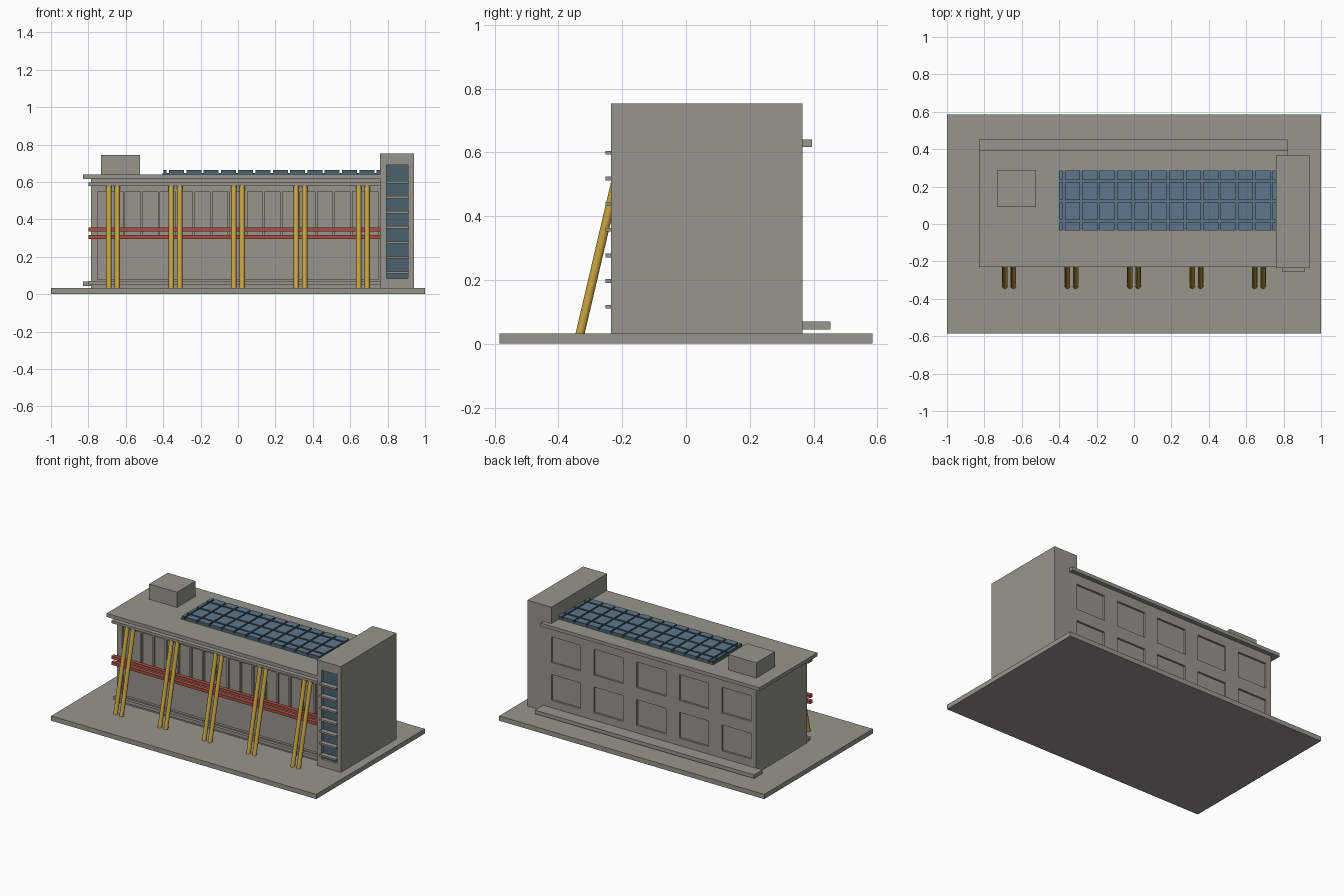
import bpy, bmesh, math
from mathutils import Vector, Matrix

if "Cube" in bpy.data.objects:
    bpy.data.objects.remove(bpy.data.objects["Cube"])


def material(name, rgb):
    m = bpy.data.materials.new(name)
    m.diffuse_color = (*rgb, 1)
    m.use_nodes = True
    m.node_tree.nodes["Principled BSDF"].inputs["Base Color"].default_value = m.diffuse_color
    return m


GREY = material("concrete_grey", (0.31, 0.305, 0.265))
GOLD = material("gold_steel", (0.58, 0.37, 0.05))
RED = material("red_steel", (0.42, 0.075, 0.055))
BLUE = material("solar_blue", (0.11, 0.18, 0.26))
SLATE = material("slate_glass", (0.07, 0.12, 0.15))


def make_object(name, bm, *mats):
    me = bpy.data.meshes.new(name)
    bm.to_mesh(me)
    bm.free()
    for m in mats:
        me.materials.append(m)
    ob = bpy.data.objects.new(name, me)
    bpy.context.collection.objects.link(ob)
    return ob


def boxes(name, mats, *spans):
    """One object from boxes given as (x0, x1, y0, y1, z0, z1)."""
    bm = bmesh.new()
    for x0, x1, y0, y1, z0, z1 in spans:
        mat = (Matrix.Translation(((x0 + x1) / 2, (y0 + y1) / 2, (z0 + z1) / 2))
               @ Matrix.Diagonal((x1 - x0, y1 - y0, z1 - z0, 1)))
        bmesh.ops.create_cube(bm, size=1, matrix=mat)
    return make_object(name, bm, *mats)


def cut(target, cutter):
    mod = target.modifiers.new("recess", "BOOLEAN")
    mod.operation = "DIFFERENCE"
    mod.solver = "EXACT"
    mod.object = cutter
    cutter.hide_render = True
    cutter.hide_set(True)


# Ground plinth
boxes("ground_plinth", [GREY], (-1, 1, -0.585, 0.585, 0, 0.032))

# Main hall with rear window recesses and a recessed front facade
hall = boxes("main_hall", [GREY], (-0.785, 0.76, -0.18, 0.365, 0.03, 0.62))
recesses = [(-0.75, 0.75, -0.25, -0.163, 0.08, 0.55)]
for i in range(5):
    cx = -0.637 + i * 0.322
    for z in (0.12, 0.377):
        recesses.append((cx - 0.11, cx + 0.11, 0.352, 0.45, z, z + 0.175))
cut(hall, boxes("hall_recess_cutter", [], *recesses))

# Mullions of the upper front windows
boxes("front_mullions", [GREY],
      *[(x - 0.006, x + 0.006, -0.177, -0.16, 0.31, 0.552)
        for x in (-0.61 + i * 0.0935 for i in range(15))])

# Front trim beams at foot and head of the facade
boxes("front_trim", [GREY],
      (-0.80, 0.76, -0.20, -0.175, 0.05, 0.072),
      (-0.80, 0.76, -0.222, -0.175, 0.58, 0.597))

# Roof slab, its rear eave and the rear ledge
boxes("roof_slab", [GREY], (-0.83, 0.77, -0.23, 0.365, 0.617, 0.641))
boxes("rear_eave", [GREY], (-0.83, 0.822, 0.365, 0.395, 0.617, 0.641))
boxes("rear_ledge", [GREY], (-0.83, 0.822, 0.36, 0.453, 0.044, 0.069))
boxes("roof_plant_room", [GREY], (-0.733, -0.523, 0.09, 0.29, 0.638, 0.745))

# Stair tower with glazed slot and sun-shade slats
tower = boxes("stair_tower", [GREY], (0.76, 0.94, -0.235, 0.365, 0.03, 0.753))
cut(tower, boxes("tower_slot_cutter", [], (0.795, 0.91, -0.3, -0.215, 0.085, 0.69)))
boxes("tower_glass", [SLATE], (0.795, 0.91, -0.22, -0.212, 0.085, 0.69))
boxes("tower_slats", [GREY],
      *[(0.79, 0.915, -0.253, -0.213, z - 0.006, z + 0.006)
        for z in (0.116 + i * 0.0805 for i in range(7))])

# Red horizontal rails
boxes("red_rails", [RED],
      *[(-0.80, 0.76, -0.222, -0.195, z, z + 0.02) for z in (0.296, 0.336)])

# Paired leaning columns
bm = bmesh.new()
for i in range(5):
    for off in (-0.0225, 0.0225):
        cx = -0.668 + i * 0.334 + off
        foot, head = Vector((cx, -0.333, 0.028)), Vector((cx, -0.203, 0.583))
        axis = head - foot
        mat = (Matrix.Translation((foot + head) / 2)
               @ Vector((0, 0, 1)).rotation_difference(axis).to_matrix().to_4x4())
        bmesh.ops.create_cone(bm, cap_ends=True, segments=16, radius1=0.014,
                              radius2=0.014, depth=axis.length, matrix=mat)
columns = make_object("leaning_columns", bm, GOLD)
bpy.context.view_layer.objects.active = columns
columns.select_set(True)
bpy.ops.object.shade_smooth_by_angle(angle=math.radians(40))

# Solar array: backing plate and a grid of panels with slate sides
boxes("solar_backing", [BLUE], (-0.405, 0.76, -0.035, 0.285, 0.638, 0.648))
xs = [-0.405] + [-0.375 + i * 0.0925 for i in range(13)] + [0.766]
ys = [-0.041, 0.015, 0.122, 0.23, 0.291]
gap = 0.006
panels = boxes("solar_panels", [BLUE, SLATE],
               *[(max(a + gap, -0.405), b - gap, c + gap, d - gap, 0.646, 0.664)
                 for a, b in zip(xs, xs[1:]) if b - a > 0.02
                 for c, d in zip(ys, ys[1:])])
for p in panels.data.polygons:
    p.material_index = 0 if p.normal.z > 0.5 else 1
